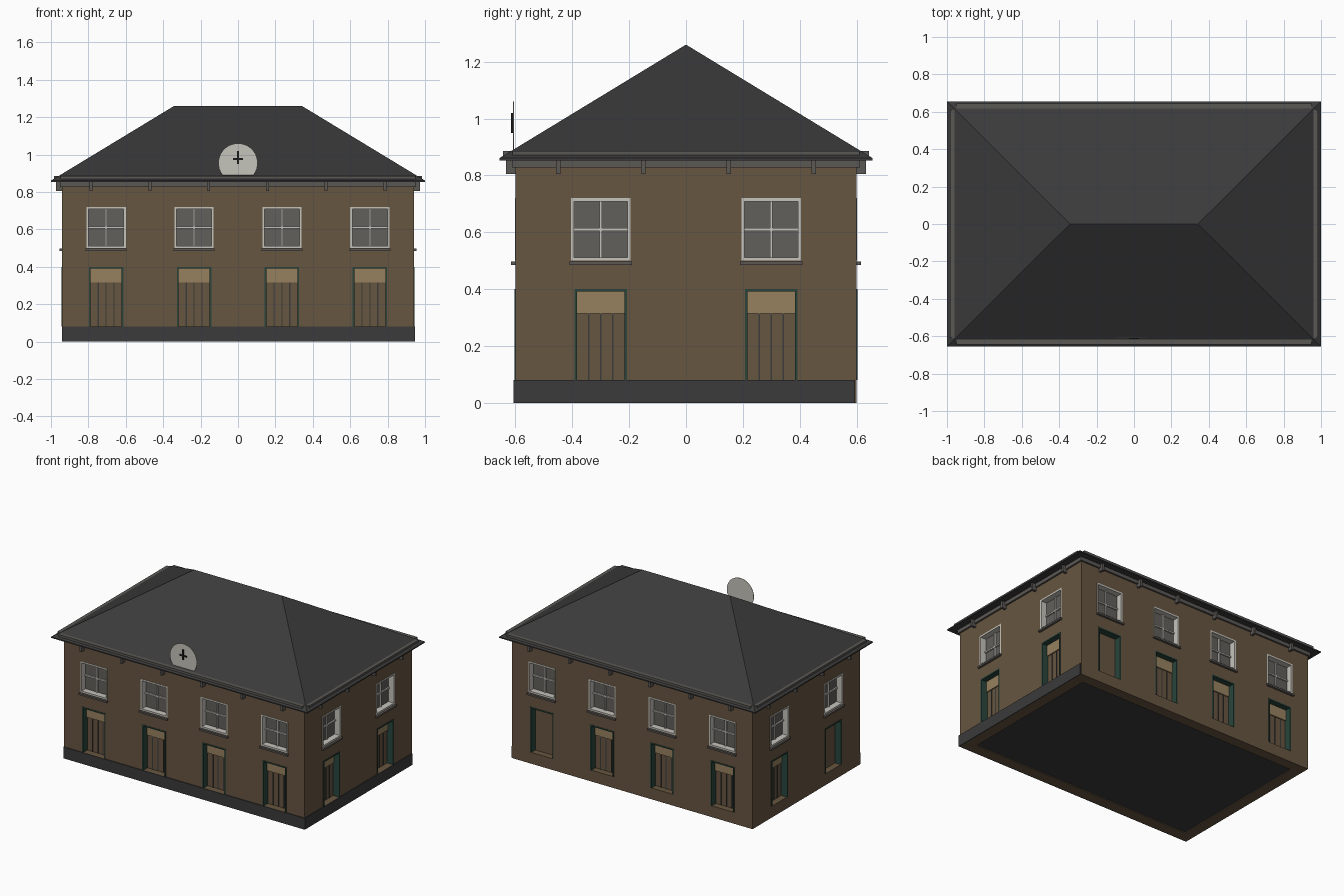
import bpy, bmesh, math
from mathutils import Matrix, Vector

if "Cube" in bpy.data.objects:
    bpy.data.objects.remove(bpy.data.objects["Cube"])

HX, HY = 0.94, 0.6                     # half sizes of the walls
REVEAL = 0.045                         # depth of window and door recesses


def material(name, r, g, b):
    m = bpy.data.materials.new(name)
    m.use_nodes = True
    m.diffuse_color = (r, g, b, 1)
    m.node_tree.nodes["Principled BSDF"].inputs["Base Color"].default_value = (r, g, b, 1)
    return m


brick = material("brown brick", 0.135, 0.092, 0.052)
slate = material("dark slate", 0.043, 0.043, 0.043)
stone = material("grey trim", 0.105, 0.098, 0.09)
cream = material("pale paint", 0.56, 0.55, 0.5)
glass = material("grey glass", 0.12, 0.115, 0.105)
green = material("green paint", 0.022, 0.06, 0.046)
tan = material("tan panel", 0.31, 0.22, 0.115)
black = material("black hands", 0.01, 0.01, 0.01)

parts = {}


def box(part, x, y, z, turn=0):
    """Add a box given as (low, high) ranges to a named part, turned about z."""
    bm = parts.setdefault(part, bmesh.new())
    size = [r[1] - r[0] for r in (x, y, z)]
    mid = Vector([(r[0] + r[1]) / 2 for r in (x, y, z)])
    mat = (Matrix.Rotation(math.radians(turn), 4, 'Z') @ Matrix.Translation(mid)
           @ Matrix.Diagonal((*size, 1)))
    bmesh.ops.create_cube(bm, size=1, matrix=mat)


def finish(part, mat):
    mesh = bpy.data.meshes.new(part)
    bm = parts.pop(part)
    bm.to_mesh(mesh)
    bm.free()
    mesh.materials.append(mat)
    obj = bpy.data.objects.new(part, mesh)
    bpy.context.collection.objects.link(obj)
    return obj


class Side:
    """One facade: u runs along the wall, d is the distance outward from it."""

    def __init__(self, turn, half, dist):
        self.turn, self.half, self.dist = turn, half, dist

    def box(self, part, u, d, z):
        box(part, u, (-self.dist - d[1], -self.dist - d[0]), z, self.turn)


def window(s, c):
    w, z0, z1, t = 0.105, 0.5, 0.72, 0.011
    zm = (z0 + z1) / 2
    s.box("openings", (c - w, c + w), (-REVEAL, 0.1), (z0, z1))
    s.box("window_panes", (c - w, c + w), (-REVEAL, 0.004 - REVEAL), (z0, z1))
    depth = (-REVEAL, 0.002)
    for e in (-1, 1):
        a, b = sorted((c + e * w, c + e * (w - t)))
        s.box("window_frames", (a, b), depth, (z0, z1))
    s.box("window_frames", (c - w + t, c + w - t), depth, (z0, z0 + t))
    s.box("window_frames", (c - w + t, c + w - t), depth, (z1 - t, z1))
    bar = (-REVEAL, 0.014 - REVEAL)
    s.box("window_frames", (c - 0.005, c + 0.005), bar, (z0, z1))
    s.box("window_frames", (c - w, c + w), bar, (zm - 0.005, zm + 0.005))
    s.box("window_sills", (c - w - 0.005, c + w + 0.005), (-0.005, 0.015), (0.485, 0.497))


def door(s, c, blank):
    w, z0, z1, t = 0.092, 0.08, 0.4, 0.009
    s.box("openings", (c - w, c + w), (-REVEAL, 0.1), (z0, z1))
    for e in (-1, 1):
        a, b = sorted((c + e * w, c + e * (w - t)))
        s.box("door_frames", (a, b), (-REVEAL, 0.003), (z0, z1))
    s.box("door_frames", (c - w + t, c + w - t), (-REVEAL, 0.003), (z1 - t, z1))
    if blank:
        return
    s.box("door_transoms", (c - w + t, c + w - t), (-REVEAL, 0.008 - REVEAL), (0.315, z1 - t))
    for k in (-1, 0, 1):
        u = c + k * 0.042
        s.box("door_grooves", (u - 0.003, u + 0.003), (-REVEAL, 0.003 - REVEAL), (z0, 0.315))


def eaves(s, brackets):
    h = s.half
    s.box("cornice", (-h - 0.012, h + 0.012), (-0.01, 0.012), (0.828, 0.853))
    s.box("gutters", (-h - 0.01, h + 0.01), (0.005, 0.043), (0.862, 0.885))
    for u in brackets:
        s.box("eaves_brackets", (u - 0.008, u + 0.008), (0, 0.034), (0.805, 0.853))


# Facades: long sides have four bays, short sides two
long_bays, short_bays = (-0.705, -0.235, 0.235, 0.705), (-0.3, 0.3)
long_brackets = [-0.785 + 0.314 * i for i in range(6)]
short_brackets = [-0.45 + 0.3 * i for i in range(4)]
blank_doors = {(180, -0.705), (270, 0.3)}
for turn in (0, 90, 180, 270):
    is_long = turn % 180 == 0
    side = Side(turn, HX if is_long else HY, HY if is_long else HX)
    for c in long_bays if is_long else short_bays:
        window(side, c)
        door(side, c, (turn, c) in blank_doors)
    eaves(side, long_brackets if is_long else short_brackets)

# Walls, hollow inside and cut by the recesses
box("walls", (-HX, HX), (-HY, HY), (0, 0.855))
box("openings", (0.075 - HX, HX - 0.075), (0.075 - HY, HY - 0.075), (-0.1, 0.8))
walls = finish("walls", brick)
cutter = finish("openings", brick)
mod = walls.modifiers.new("recesses", 'BOOLEAN')
mod.object, mod.operation, mod.solver = cutter, 'DIFFERENCE', 'EXACT'
bpy.context.view_layer.objects.active = walls
bpy.ops.object.modifier_apply(modifier=mod.name)
bpy.data.objects.remove(cutter)

# Floor and plinth along the front and one end
box("floor", (0.07 - HX, HX - 0.07), (0.07 - HY, HY - 0.07), (0.006, 0.03))
box("plinth", (-HX, HX + 0.006), (-HY - 0.006, -HY), (0, 0.08))
box("plinth", (HX, HX + 0.006), (-HY, HY - 0.005), (0, 0.08))

# Hipped roof with a thin eaves edge
bm = parts["roof"] = bmesh.new()
rings = [[bm.verts.new((x * 1.0, y * 0.656, z)) for x, y in ((-1, -1), (1, -1), (1, 1), (-1, 1))]
         for z in (0.853, 0.861)]
low, top = rings
ridge = [bm.verts.new((x, 0, 1.26)) for x in (-0.342, 0.342)]
bm.faces.new(low[::-1])
for i in range(4):
    j = (i + 1) % 4
    bm.faces.new((low[i], low[j], top[j], top[i]))
bm.faces.new((top[0], top[1], ridge[1], ridge[0]))
bm.faces.new((top[2], top[3], ridge[0], ridge[1]))
bm.faces.new((top[1], top[2], ridge[1]))
bm.faces.new((top[3], top[0], ridge[0]))

# Clock standing on the front eaves
bm = parts["clock_face"] = bmesh.new()
bmesh.ops.create_cone(bm, cap_ends=True, segments=48, radius1=0.105, radius2=0.105, depth=0.003,
                      matrix=Matrix.Translation((0, -0.607, 0.955)) @ Matrix.Rotation(math.pi / 2, 4, 'X'))
box("clock_hands", (-0.005, 0.005), (-0.616, -0.608), (0.95, 1.02))
box("clock_hands", (-0.026, 0.026), (-0.615, -0.608), (0.972, 0.982))

for name, mat in (("window_panes", glass), ("window_frames", cream), ("window_sills", stone),
                  ("door_frames", green), ("door_transoms", tan), ("door_grooves", slate),
                  ("cornice", stone), ("gutters", stone), ("eaves_brackets", stone),
                  ("floor", slate), ("plinth", slate), ("roof", slate),
                  ("clock_face", cream), ("clock_hands", black)):
    finish(name, mat)
